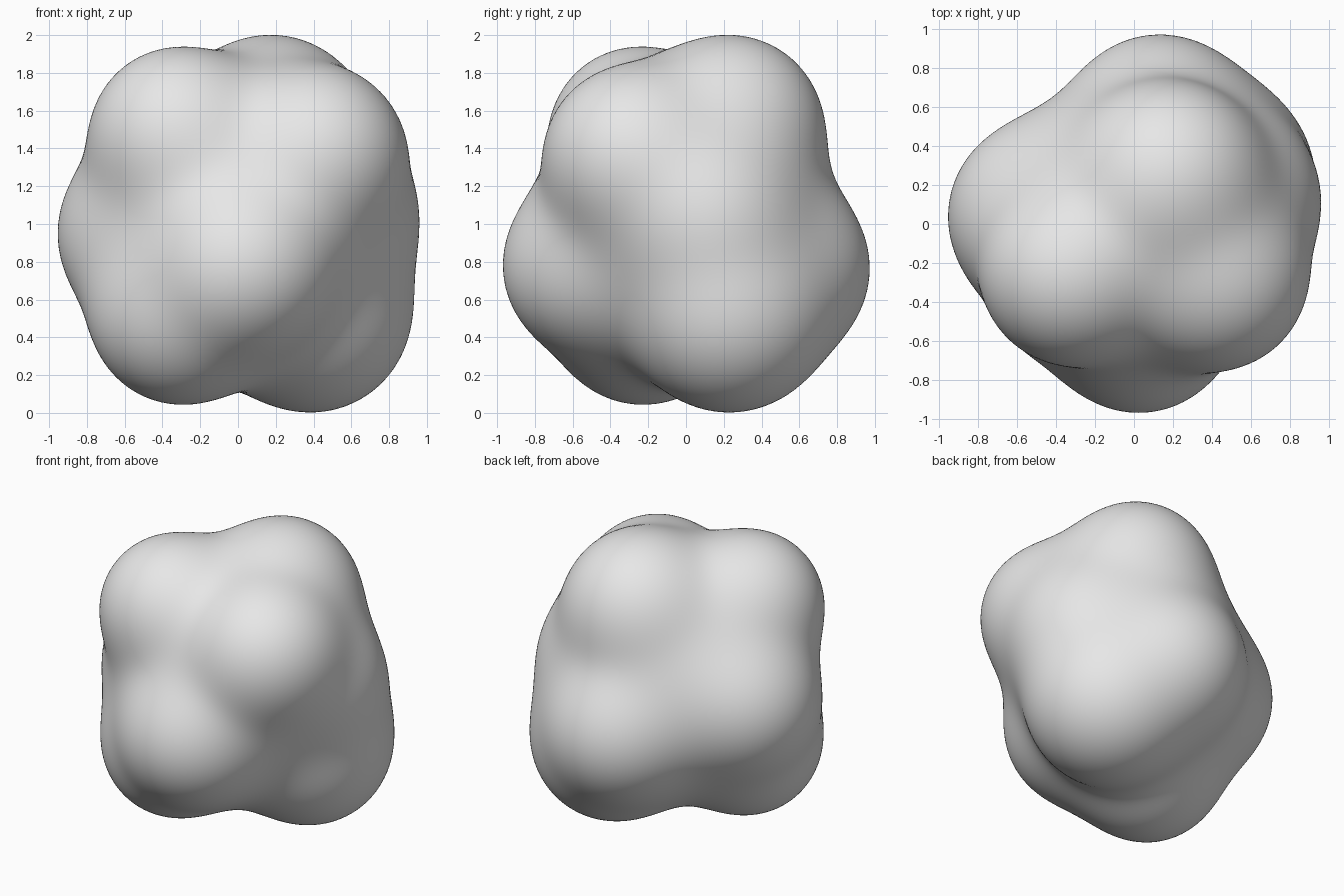
import bpy
import bmesh
import math
from mathutils import Vector

cube = bpy.data.objects.get("Cube")
if cube:
    bpy.data.objects.remove(cube, do_unlink=True)

# Rounded lobes: centre and radius of each bump
LOBES = [(Vector(c), r) for c, r in (
    ((0.18, 0.24, 1.515), 0.475),   # top back
    ((-0.32, -0.26, 1.475), 0.45),  # top right side
    ((0.425, -0.285, 1.37), 0.45),  # top front left side
    ((0.03, -0.507, 0.775), 0.45),  # front
    ((-0.487, 0.05, 0.95), 0.45),   # right side
    ((-0.31, -0.235, 0.51), 0.455), # bottom front
    ((0.395, 0.23, 0.52), 0.51),    # bottom back
    ((0.475, 0.12, 1.03), 0.45),    # left side
    ((0.125, 0.507, 0.765), 0.45),  # back
    ((0.0, 0.0, 1.0), 0.68),        # core
)]
CORE = Vector((0, 0, 1))
BLEND = 9.0


def inside(p):
    """True when the point lies within the smooth union of all lobes."""
    return sum(math.exp(BLEND * (r - (p - c).length)) for c, r in LOBES) > 1.0


def surface_point(direction):
    """Bisect along a ray from the core to the blended surface."""
    near, far = 0.4, 1.4
    for _ in range(15):
        mid = (near + far) / 2
        if inside(CORE + direction * mid):
            near = mid
        else:
            far = mid
    return CORE + direction * near


# Lumpy body: a sphere pushed out to the blended surface
bm = bmesh.new()
bmesh.ops.create_icosphere(bm, subdivisions=6, radius=1.0)
for v in bm.verts:
    v.co = surface_point(v.co.normalized())
for f in bm.faces:
    f.smooth = True
mesh = bpy.data.meshes.new("lumpy_body")
bm.to_mesh(mesh)
bm.free()
body = bpy.data.objects.new("lumpy_body", mesh)
bpy.context.collection.objects.link(body)

# Plain grey finish
grey = bpy.data.materials.new("light_grey")
grey.use_nodes = True
colour = (0.8, 0.8, 0.8, 1.0)
grey.diffuse_color = colour
grey.node_tree.nodes["Principled BSDF"].inputs["Base Color"].default_value = colour
mesh.materials.append(grey)
